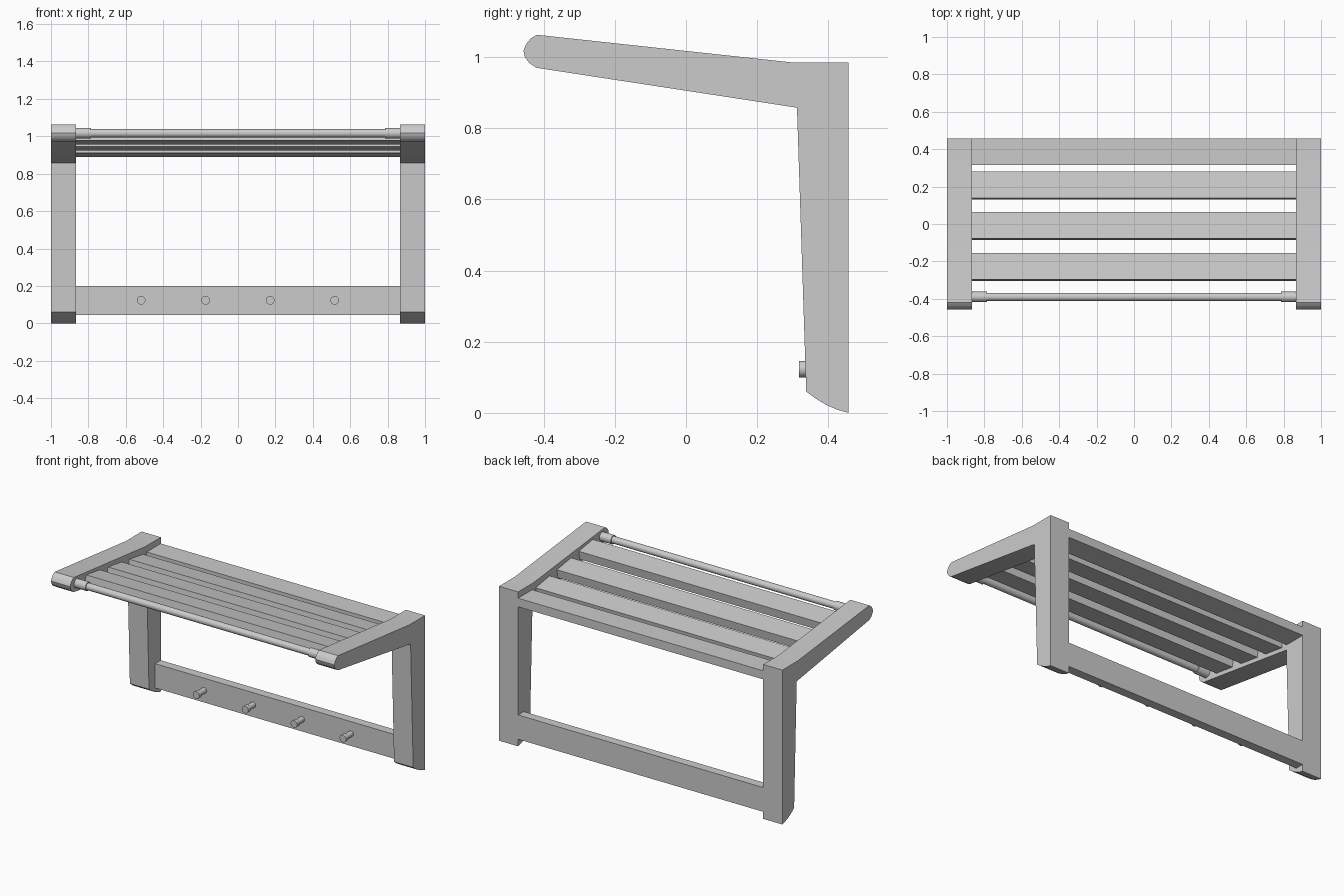
import bpy, bmesh, math

if "Cube" in bpy.data.objects:
    bpy.data.objects.remove(bpy.data.objects["Cube"])

INNER = 0.865  # inner face of the side brackets


def extrude_profile(name, pts, x0, x1):
    """Extrude a closed (y, z) profile along x."""
    bm = bmesh.new()
    face = bm.faces.new([bm.verts.new((x0, y, z)) for y, z in pts])
    res = bmesh.ops.extrude_face_region(bm, geom=[face])
    verts = [g for g in res["geom"] if isinstance(g, bmesh.types.BMVert)]
    bmesh.ops.translate(bm, verts=verts, vec=(x1 - x0, 0, 0))
    bmesh.ops.recalc_face_normals(bm, faces=bm.faces)
    mesh = bpy.data.meshes.new(name)
    bm.to_mesh(mesh)
    bm.free()
    ob = bpy.data.objects.new(name, mesh)
    bpy.context.collection.objects.link(ob)
    return ob


def smooth(ob, angle=32):
    bpy.ops.object.select_all(action='DESELECT')
    ob.select_set(True)
    bpy.context.view_layer.objects.active = ob
    bpy.ops.object.shade_smooth_by_angle(angle=math.radians(angle))


def cylinder(name, loc, radius, length, rot):
    bpy.ops.mesh.primitive_cylinder_add(vertices=32, radius=radius, depth=length,
                                        location=loc, rotation=rot)
    ob = bpy.context.object
    ob.name = name
    smooth(ob)
    return ob


# Side brackets: leg and arm in one profile with rounded nose and curved foot
bracket = [(0.457, 0.0), (0.457, 0.985), (0.30, 0.985), (-0.42, 1.063),
           (-0.437, 1.052), (-0.450, 1.036), (-0.457, 1.018), (-0.453, 1.000),
           (-0.440, 0.983), (-0.42, 0.97), (0.312, 0.858), (0.338, 0.06),
           (0.365, 0.040), (0.395, 0.022), (0.425, 0.009)]
for side, label in ((-1, "left"), (1, "right")):
    smooth(extrude_profile(label + "_bracket", bracket, side * INNER, side * 1.0))

# Tilted shelf slats, parallel to the underside of the arms
slope, thick = 0.153, 0.055
norm = math.hypot(1, slope)
dy, dz = thick * slope / norm, thick / norm
for i, back in enumerate((0.272, 0.057, -0.163)):
    front = back - 0.142
    zb = 0.89 + (0.272 - back) * slope
    zf = zb + (back - front) * slope
    extrude_profile(f"shelf_slat_{i + 1}",
                    [(front, zf), (back, zb), (back + dy, zb + dz), (front + dy, zf + dz)],
                    -INNER, INNER)

# Level rear slat and lower peg rail
for name, y0, z0, z1 in (("rear_slat", 0.315, 0.89, 0.945), ("peg_rail", 0.40, 0.045, 0.20)):
    extrude_profile(name, [(y0, z0), (0.457, z0), (0.457, z1), (y0, z1)], -INNER, INNER)

# Front rod with thicker end sleeves
along_x, along_y = (0, math.pi / 2, 0), (math.pi / 2, 0, 0)
cylinder("front_rod", (0, -0.39, 1.016), 0.022, 2 * INNER, along_x)
for side, label in ((-1, "left"), (1, "right")):
    cylinder(label + "_rod_sleeve", (side * 0.825, -0.39, 1.016), 0.028, 0.08, along_x)

# Coat pegs: shaft and head
for i in range(4):
    x = -0.518 + i * 0.345
    cylinder(f"peg_shaft_{i + 1}", (x, 0.37, 0.123), 0.018, 0.07, along_y)
    cylinder(f"peg_head_{i + 1}", (x, 0.331, 0.123), 0.023, 0.026, along_y)
